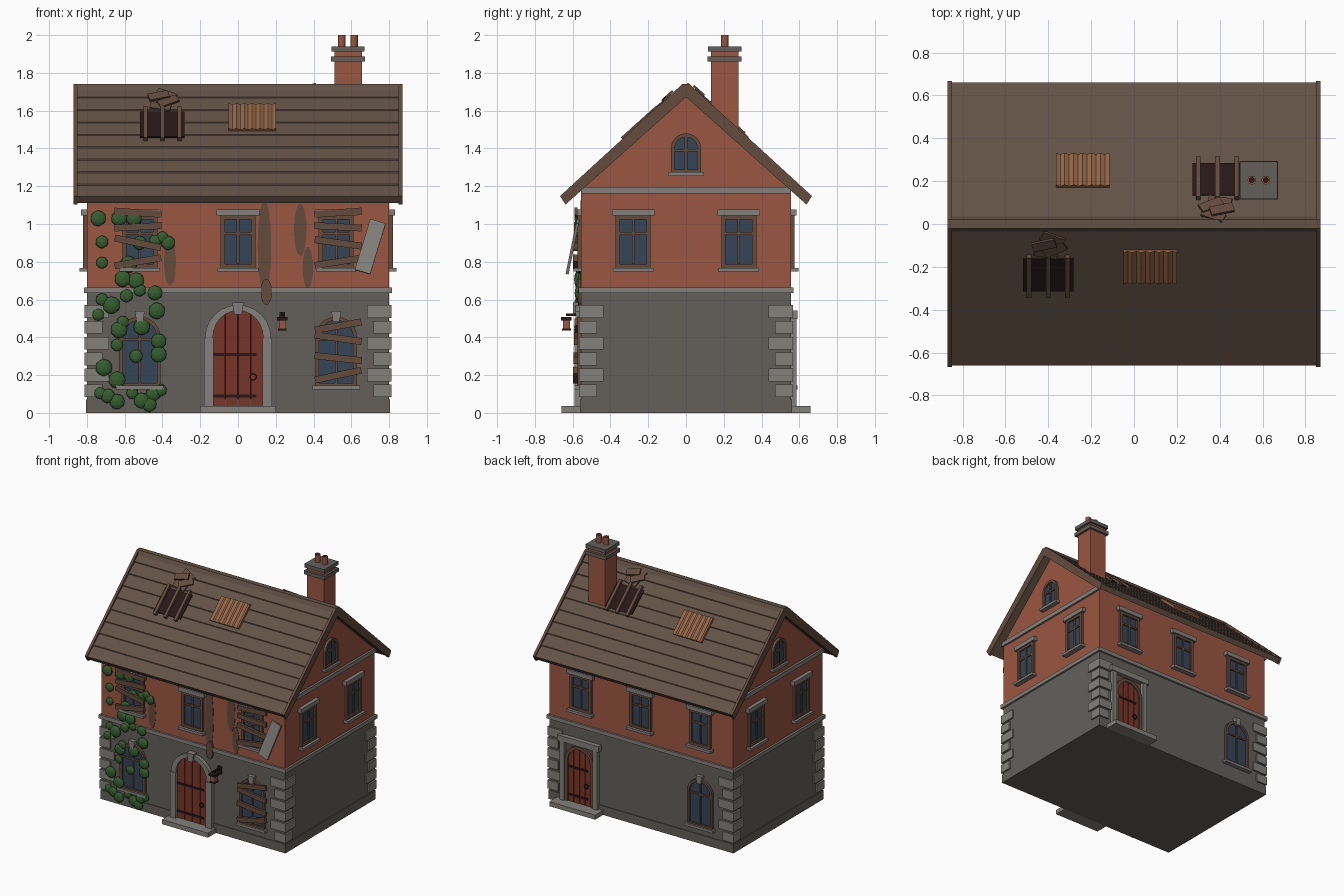
import bpy, bmesh, math, random
from mathutils import Matrix, Vector

if "Cube" in bpy.data.objects:
    bpy.data.objects.remove(bpy.data.objects["Cube"])

random.seed(4)


def colour(name, r, g, b):
    m = bpy.data.materials.new(name)
    m.diffuse_color = (r, g, b, 1)
    m.use_nodes = True
    m.node_tree.nodes["Principled BSDF"].inputs["Base Color"].default_value = m.diffuse_color
    return m


BRICK = colour("terracotta", .33, .093, .052)
WALL = colour("grey_wall", .125, .118, .105)
TRIM = colour("pale_stone", .23, .22, .20)
ROOF = colour("roof_brown", .125, .085, .06)
WOOD = colour("weathered_wood", .125, .072, .046)
GLASS = colour("blue_glass", .035, .058, .098)
LEAF = colour("leaf_green", .035, .11, .028)
DOOR = colour("door_red", .19, .036, .021)
TAN = colour("patch_tan", .30, .135, .065)
DARK = colour("dark_iron", .022, .009, .009)

HX, HY = .8, .555           # half sizes of the walls
APEX, SLOPE = 1.735, .9     # roof line
PITCH = math.atan(SLOPE)


def finish(name, bm, mat):
    bmesh.ops.recalc_face_normals(bm, faces=bm.faces)
    me = bpy.data.meshes.new(name)
    bm.to_mesh(me)
    bm.free()
    me.materials.append(mat)
    ob = bpy.data.objects.new(name, me)
    bpy.context.collection.objects.link(ob)
    return ob


def prism(name, pts, M, d0, d1, mat, hole=None):
    """Outline in local x/y extruded along local z; hole makes a frame."""
    bm = bmesh.new()
    loops = [[bm.verts.new(M @ Vector((p[0], p[1], d))) for p in o]
             for o in ([pts, hole] if hole else [pts]) for d in (d0, d1)]
    pairs = [(0, 1)]
    if hole:
        pairs = [(0, 1), (2, 3), (0, 2), (1, 3)]
    else:
        bm.faces.new(loops[0])
        bm.faces.new(loops[1])
    n = len(pts)
    for a, b in pairs:
        for i in range(n):
            j = (i + 1) % n
            bm.faces.new((loops[a][i], loops[a][j], loops[b][j], loops[b][i]))
    return finish(name, bm, mat)


def rect(cx, cy, w, h, deg=0):
    c, s = math.cos(math.radians(deg)), math.sin(math.radians(deg))
    return [(cx + x * w / 2 * c - y * h / 2 * s, cy + x * w / 2 * s + y * h / 2 * c)
            for x, y in ((-1, -1), (1, -1), (1, 1), (-1, 1))]


def arch(cx, w, z0, spring, rise, n=12):
    return [(cx + w, z0)] + [(cx + w * math.cos(math.pi * i / n), spring + rise * math.sin(math.pi * i / n))
                             for i in range(n + 1)] + [(cx - w, z0)]


def ellipse(cx, cy, a, b, n=14):
    return [(cx + a * math.cos(i * math.tau / n), cy + b * math.sin(i * math.tau / n)) for i in range(n)]


def wall_frame(turn, dist):
    return Matrix.Rotation(math.radians(turn), 4, 'Z') @ Matrix.Translation((0, -dist, 0)) @ Matrix.Rotation(math.pi / 2, 4, 'X')


FRONT, RIGHT = wall_frame(0, HY), wall_frame(90, HX)
BACK, LEFT = wall_frame(180, HY), wall_frame(270, HX)
UP = Matrix.Identity(4)

# Main walls, plinth and string courses
prism("ground_floor", rect(0, 0, 2 * HX, 2 * HY), UP, 0, .65, WALL)
prism("plinth", rect(0, 0, 1.612, 1.122), UP, 0, .07, WALL)
prism("upper_walls", [(-HY, .65), (HY, .65), (HY, 1.19), (0, 1.69), (-HY, 1.19)], RIGHT, -2 * HX, 0, BRICK)
prism("string_course", rect(0, 0, 1.63, 1.14), UP, .635, .665, TRIM)
for M in (RIGHT, LEFT):
    prism("gable_band", rect(0, 1.178, 1.11, .034), M, 0, .015, TRIM)

# Corner stones
for sx in (-1, 1):
    for sy in (-1, 1):
        for i in range(6):
            w = .13 if i % 2 else .095
            prism("corner_stone", rect(sx * (.812 - w / 2), sy * (.567 - w / 2), w, w), UP,
                  .083 + i * .084, .151 + i * .084, TRIM)


def cross_bars(u, z0, z1, w, bar, M):
    prism("window_bar", rect(u, (z0 + z1) / 2, .014, z1 - z0), M, 0, .014, WOOD)
    prism("window_bar", rect(u, bar, w, .014), M, 0, .014, WOOD)


def square_window(u, M):
    prism("window_glass", rect(u, .905, .16, .27), M, 0, .006, GLASS)
    prism("window_frame", rect(u, .907, .185, .28), M, 0, .02, WOOD, rect(u, .907, .14, .235))
    cross_bars(u, .79, 1.03, .15, .95, M)
    prism("window_lintel", rect(u, 1.061, .225, .034), M, 0, .03, TRIM)
    prism("window_sill", rect(u, .758, .215, .02), M, 0, .04, TRIM)


def arched_window(u, M, z0, spring, w, rise, keystone):
    prism("arched_glass", arch(u, w - .01, z0, spring, rise - .01), M, 0, .006, GLASS)
    prism("arched_frame", arch(u, w, z0, spring, rise), M, 0, .02, WOOD,
          arch(u, w - .02, z0 + .018, spring, rise - .02))
    cross_bars(u, z0 + .01, spring + rise - .01, 2 * w - .03, spring - .01, M)
    prism("window_sill", rect(u, z0 - .006, 2 * w + .03, .02), M, 0, .035, TRIM)
    if keystone:
        prism("keystone", [(u - .017, spring + rise - .03), (u + .017, spring + rise - .03),
                           (u + .026, spring + rise + .03), (u - .026, spring + rise + .03)], M, 0, .03, TRIM)


for M in (FRONT, BACK):
    for u in (-.52, 0, .52):
        square_window(u, M)
for M in (RIGHT, LEFT):
    for u in (-.28, .28):
        square_window(u, M)
    arched_window(0, M, 1.27, 1.40, .08, .08, False)
for u, M in ((-.52, FRONT), (.52, FRONT), (.52, BACK)):
    arched_window(u, M, .14, .40, .11, .11, True)


def plank_door(u, M, w, spring, rise):
    """Four vertical planks cut to an arch, with iron straps and a ring."""
    prism("door_gaps", arch(u, w, .03, spring, rise), M, 0, .004, DARK)
    top = lambda x: spring + rise * math.sqrt(max(0, 1 - (x / w) ** 2))
    for i in range(4):
        a = -w + i * w / 2 + .002
        b = a + w / 2 - .004
        xs = [b + (a - b) * k / 5 for k in range(6)]
        prism("door_plank", [(u + a, .035), (u + b, .035)] + [(u + x, top(x)) for x in xs], M, 0, .012, DOOR)
    for z in (.09, .31):
        prism("door_strap", rect(u - w * .12, z, w * 1.7, .016), M, 0, .018, DARK)
    prism("door_ring", ellipse(u + w * .6, .19, .02, .02), M, 0, .02, DARK, ellipse(u + w * .6, .19, .013, .013))


# Front door with arched stone surround
plank_door(0, FRONT, .135, .41, .135)
prism("door_arch", arch(0, .175, .035, .40, .172), FRONT, 0, .03, TRIM, arch(0, .133, .035, .40, .142))
for s in (-1, 1):
    prism("door_jamb", rect(s * .156, .215, .05, .36), FRONT, 0, .035, TRIM)
prism("door_keystone", [(-.02, .52), (.02, .52), (.03, .585), (-.03, .585)], FRONT, 0, .042, TRIM)
prism("front_step", rect(0, .018, .4, .036), FRONT, 0, .105, TRIM)

# Back door with square stone surround
prism("back_door_panel", rect(-.53, .27, .26, .48), BACK, 0, .003, WOOD)
plank_door(-.53, BACK, .1, .36, .1)
prism("back_door_frame", arch(-.53, .125, .03, .36, .125), BACK, 0, .02, WOOD, arch(-.53, .1, .03, .36, .1))
for s in (-1, 1):
    prism("back_door_jamb", rect(-.53 + s * .145, .27, .04, .47), BACK, 0, .03, TRIM)
prism("back_door_lintel", rect(-.53, .52, .36, .045), BACK, 0, .036, TRIM)
prism("back_step", rect(-.53, .018, .4, .036), BACK, 0, .105, TRIM)

# Roof with lapped rows
half, rows = [], 9
for i in range(rows):
    v0, v1 = .66 * (1 - i / rows), .66 * (1 - (i + 1) / rows)
    half += [(-v0, APEX - SLOPE * v0 + .004), (-v1, APEX - SLOPE * v1 - .003)]
outline = half[:-1] + [(0, APEX)] + [(-y, z) for y, z in half[:-1][::-1]]
outline += [(.635, 1.112), (0, 1.683), (-.635, 1.112)]
prism("roof", outline, RIGHT, -1.655, .055, ROOF)
edge = [(-.667, 1.148), (-.02, 1.74), (.02, 1.74), (.667, 1.148), (.638, 1.103), (0, 1.672), (-.638, 1.103)]
for M in (RIGHT, LEFT):
    prism("barge_board", edge, M, .05, .07, WOOD)
prism("ridge_cap", [(-.035, 1.708), (-.02, 1.741), (.02, 1.741), (.035, 1.708)], RIGHT, -1.65, .05, ROOF)


def roof_frame(x, v, back):
    turn = Matrix.Rotation(math.pi if back else 0, 4, 'Z')
    return turn @ Matrix.Translation((-x if back else x, -v, APEX - SLOPE * v)) @ Matrix.Rotation(PITCH, 4, 'X')


def roof_damage(hx, hv, px, pv, back):
    M = roof_frame(hx, hv, back)
    prism("roof_hole", rect(0, 0, .235, .2), M, -.01, .008, DARK)
    for x in (-.09, 0, .09):
        prism("bare_rafter", rect(x, 0, .022, .25), M, 0, .025, WOOD)
    for x, y, deg, lift in ((-.01, .14, -12, .012), (.03, .17, 28, .022), (-.02, .205, 15, .03), (.02, .23, -25, .016)):
        prism("loose_board", rect(x, y, .11, .05, deg), M, lift - .012, lift, WOOD)
    # Corrugated patch
    P = roof_frame(px, pv, back) @ Matrix.Rotation(math.pi / 2, 4, 'X')
    wave = [(-.125 + .25 * i / 24, .014 + .005 * math.cos(math.pi * i / 2)) for i in range(25)]
    prism("roof_patch", [(.125, 0), (-.125, 0)] + wave, P, -.1, .1, TAN)


roof_damage(-.4, .235, .075, .195, False)
roof_damage(.39, .205, -.24, .245, True)

# Chimney
prism("chimney_stack", rect(.583, .205, .145, .145), UP, 1.4, 1.93, BRICK)
for z0, w in ((1.86, .18), (1.912, .175)):
    prism("chimney_cap", rect(.583, .205, w, w), UP, z0, z0 + .028, WALL)
for x in (.55, .615):
    prism("chimney_pot", ellipse(x, .205, .02, .02), UP, 1.93, 2.0, BRICK, ellipse(x, .205, .012, .012))
    prism("pot_inside", ellipse(x, .205, .013, .013), UP, 1.93, 1.96, DARK)

# Boards nailed over front windows
for u, zs, degs in ((-.53, (1.06, .985, .90, .80), (-4, 3, -12, 10)),
                    (.53, (1.06, .985, .90, .80), (4, -3, -8, 9)),
                    (.53, (.46, .395, .29, .20), (10, -8, -6, 12))):
    for i, (z, deg) in enumerate(zip(zs, degs)):
        prism("nailed_board", rect(u, z, .25, .036, deg), FRONT, .02, .034 + .003 * i, WOOD)

# Hanging shutter
S = FRONT @ Matrix.Translation((.70, .88, .045)) @ Matrix.Rotation(.2, 4, 'X').inverted() @ Matrix.Rotation(-.29, 4, 'Z')
prism("hanging_shutter", rect(0, 0, .085, .285), S, -.008, .008, TRIM)

# Damp stains
for u, z, a, b in ((.14, .88, .036, .25), (.15, .64, .03, .07), (.33, .97, .034, .14), (.37, .77, .028, .11), (-.36, .80, .032, .13)):
    prism("damp_stain", ellipse(u, z, a, b), FRONT, 0, .003 if z > .7 else .017, WOOD)

# Wall lantern
prism("lantern_plate", rect(.235, .505, .03, .06), FRONT, 0, .012, DARK)
prism("lantern_arm", rect(.235, .52, .014, .014), FRONT, 0, .08, DARK)
prism("lantern_glow", rect(.235, -.633, .038, .038), UP, .445, .49, BRICK)
prism("lantern_roof", rect(.235, -.633, .056, .056), UP, .49, .508, DARK)
prism("lantern_base", rect(.235, -.633, .046, .046), UP, .437, .447, DARK)

# Climbing ivy: clusters from the eaves to the ground
IVY = [(-.74, 1.03), (-.72, .905), (-.72, .795), (-.63, 1.03), (-.55, 1.03), (-.52, .9), (-.44, .91), (-.40, .93),
       (-.37, .90), (-.58, .785), (-.61, .71), (-.54, .70), (-.52, .65), (-.44, .635), (-.59, .62), (-.72, .60),
       (-.74, .52), (-.61, .48), (-.67, .57), (-.63, .44), (-.43, .54), (-.51, .455), (-.64, .36), (-.54, .30),
       (-.42, .38), (-.42, .31), (-.71, .24), (-.64, .175), (-.73, .105), (-.64, .06), (-.51, .065), (-.45, .10),
       (-.41, .12), (-.69, .09), (-.56, .105), (-.47, .045)]
for x, z in IVY:
    r = random.uniform(.03, .048) if z < 1 else .042
    bm = bmesh.new()
    bmesh.ops.create_icosphere(bm, subdivisions=2, radius=min(r, z - .005), matrix=Matrix.Translation((x, -.57, z)) @ Matrix.Diagonal((1, .5, 1, 1)))
    finish("ivy_clump", bm, LEAF)
